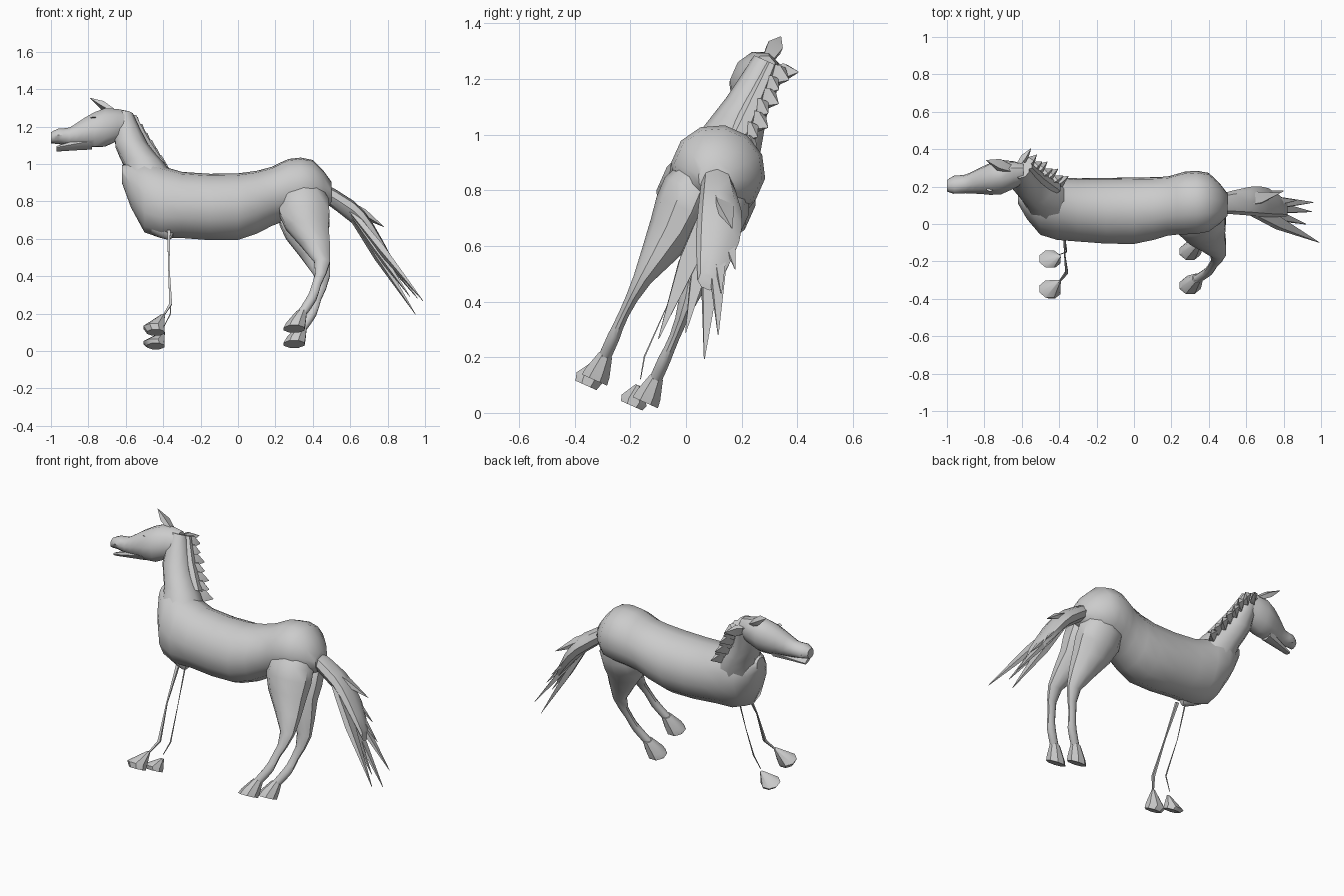
import bpy
import bmesh
from math import sin, cos, pi, radians
from mathutils import Vector

default_cube = bpy.data.objects.get("Cube")
if default_cube:
    bpy.data.objects.remove(default_cube, do_unlink=True)

# Parts are built upright and symmetric, then the whole animal leans sideways
LEAN = radians(-24)
FOOTING = Vector((0, -.25, .05))
LENGTH, SIDE, UP = Vector((1, 0, 0)), Vector((0, 1, 0)), Vector((0, 0, 1))

grey = bpy.data.materials.new("plain_grey")
grey.use_nodes = True
colour = (.6, .6, .6, 1)
grey.diffuse_color = colour
grey.node_tree.nodes["Principled BSDF"].inputs["Base Color"].default_value = colour
parts = []


def refine(rings):
    """Double the rings by passing a smooth curve through them."""
    keys = [Vector(ring) for ring in rings]
    last = len(keys) - 1
    result = []
    for i in range(last):
        start, end = keys[i], keys[i + 1]
        before, after = keys[max(i - 1, 0)], keys[min(i + 2, last)]
        result.append(start)
        result.append((9 * (start + end) - before - after) / 16)
    result.append(keys[last])
    return result


def loft(name, rings, axis_a, axis_b, sides=10):
    """Skin elliptical rings given as x, y, z, radius_a, radius_b."""
    bm = bmesh.new()
    loops = []
    for x, y, z, radius_a, radius_b in rings:
        centre = Vector((x, y, z))
        angles = [2 * pi * (i + .5) / sides for i in range(sides)]
        loops.append([
            bm.verts.new(centre + axis_a * radius_a * cos(t) + axis_b * radius_b * sin(t))
            for t in angles])
    for low, high in zip(loops, loops[1:]):
        for i in range(sides):
            j = (i + 1) % sides
            bm.faces.new((low[i], low[j], high[j], high[i]))
    bm.faces.new(loops[0])
    bm.faces.new(loops[-1])
    bmesh.ops.recalc_face_normals(bm, faces=bm.faces)
    mesh = bpy.data.meshes.new(name)
    bm.to_mesh(mesh)
    bm.free()
    mesh.materials.append(grey)
    obj = bpy.data.objects.new(name, mesh)
    obj.location = FOOTING
    obj.rotation_euler.x = LEAN
    bpy.context.collection.objects.link(obj)
    parts.append(obj)


def spine_part(name, stations, axis_a, axis_b, sides=10, turn=0):
    """Rounded part on the middle plane, from x, z and two radii."""
    first_x = stations[0][0]
    rings = [(x, turn * (x - first_x), z, a, b) for x, z, a, b in stations]
    loft(name, refine(rings), axis_a, axis_b, sides)


def limb_part(name, stations, side, sway=0, scale=1, sides=8, depth=.9):
    """Limb on one side, from x, distance out, z and radius."""
    rings = [(x, side * out + sway, z, radius * scale, radius * scale * depth)
             for x, out, z, radius in stations]
    loft(name, rings, LENGTH, SIDE, sides)


def lock(name, base, tip, width, across=SIDE):
    """Flat pointed lock of hair, or an ear."""
    base, tip = Vector(base), Vector(tip)
    along = (tip - base).normalized()
    flat = (across - along * across.dot(along)).normalized()
    rings = [(*base.lerp(tip, t), width * scale, width * scale / 2)
             for t, scale in ((0, .7), (.5, 1), (1, .05))]
    loft(name, rings, flat, along.cross(flat), sides=4)


# Trunk, with a drawn-in waist and a pointed chest
spine_part("torso", [
    (-.62, .98, .04, .05), (-.5, .85, .15, .2), (-.3, .8, .17, .18),
    (0, .79, .18, .18), (.18, .85, .16, .16), (.27, .89, .17, .165),
    (.4, .9, .16, .15), (.5, .87, .06, .06)], SIDE, UP, sides=12)
spine_part("chest_point", [
    (-.41, .72, .1, .1), (-.4, .64, .07, .06), (-.37, .6, .01, .01)],
    LENGTH, SIDE, sides=6)

# Neck and head
spine_part("neck", [
    (-.45, .9, .15, .13), (-.5, 1.03, .11, .11),
    (-.57, 1.15, .09, .08), (-.61, 1.33, .05, .05)], LENGTH, SIDE)
spine_part("head", [
    (-.59, 1.28, .05, .07), (-.71, 1.25, .09, .11), (-.82, 1.22, .07, .08),
    (-.9, 1.19, .05, .05), (-.96, 1.19, .05, .04), (-1, 1.18, .03, .03)],
    SIDE, UP, turn=.07)
spine_part("lower_jaw", [
    (-.78, 1.17, .05, .04), (-.97, 1.12, .03, .01)], SIDE, UP, sides=8, turn=.1)

# Small raised eyes and nostrils
for side_name, side in (("right", -1), ("left", 1)):
    for label, x, out, z in (("eye", -.77, .07, 1.27), ("nostril", -.96, .03, 1.2)):
        bump = [(x + step * .015, out, z, .014 - abs(step) * .01) for step in (-1, 0, 1)]
        limb_part(side_name + "_" + label, bump, side, sway=-.02, sides=6)

# Ears: one points forward, the other flops outward
lock("right_ear", (-.66, 0, 1.34), (-.79, .01, 1.43), .04)
lock("left_ear", (-.62, .03, 1.3), (-.55, .12, 1.34), .04, UP)

# Mane: a crest with locks that fall to one side
loft("mane_crest", refine([
    (-.42, .02, 1.05, .03, .04), (-.51, .02, 1.2, .03, .03),
    (-.57, .02, 1.33, .03, .02)]), LENGTH, SIDE, sides=6)
roots = Vector((-.58, .02, 1.3)), Vector((-.44, .02, 1.03))
ends = Vector((-.52, .1, 1.3)), Vector((-.35, .1, 1.02))
lock_count = 7
for i in range(lock_count):
    t = i / (lock_count - 1)
    uneven = SIDE * .02 * (i % 2)
    lock("mane_lock_%d" % i, roots[0].lerp(roots[1], t),
         ends[0].lerp(ends[1], t) - uneven, .05, UP)

# Tail: a flattened core that splits into pointed locks
loft("tail_core", refine([
    (.45, 0, .88, .05, .05), (.62, .06, .78, .08, .06),
    (.72, .1, .67, .08, .06), (.82, .13, .52, .04, .03)]), SIDE, UP, sides=8)
tail_root = Vector((.55, .02, .84))
tail_tips = [(.99, .05, .26), (.92, .13, .32), (.95, .23, .26), (.96, .24, .36),
             (.87, .19, .5), (.8, .2, .6), (.78, .13, .73)]
for i, tip in enumerate(tail_tips):
    lock("tail_lock_%d" % i, tail_root, tip, .045)

# Hind legs are solid; front legs are thin slivers above wedge hooves
hind_leg = refine([
    (.35, .05, .95, .05), (.35, .06, .8, .14), (.37, .06, .64, .12),
    (.45, .09, .43, .045), (.42, .1, .29, .025), (.39, .1, .2, .03),
    (.34, .1, .12, .03)])
hind_hoof = [(.34, .1, .13, .03), (.31, .1, .06, .055), (.3, .1, .03, .06)]
front_leg = [(-.37, .04, .62, .012), (-.37, .06, .4, .005),
             (-.36, .06, .18, .011), (-.4, .08, .1, .006)]
front_hoof = [(-.4, .08, .11, .01), (-.45, .09, .03, .06), (-.44, .09, 0, .05)]
front_sway = -.03
for side_name, side, thinness, drop in (("right", -1, 1, 1), ("left", 1, .4, .7)):
    limb_part(side_name + "_hind_leg", hind_leg, side, sides=10, depth=.75)
    limb_part(side_name + "_hind_hoof", hind_hoof, side)
    limb_part(side_name + "_front_leg", front_leg, side, front_sway, thinness, sides=4)
    lowered = [(x, out, z * drop, radius) for x, out, z, radius in front_hoof]
    limb_part(side_name + "_front_hoof", lowered, side, front_sway)

# Soft shading with crisp hair and hoof edges
bpy.ops.object.select_all(action="DESELECT")
for obj in parts:
    obj.select_set(True)
bpy.context.view_layer.objects.active = parts[0]
bpy.ops.object.shade_smooth_by_angle(angle=radians(40))
